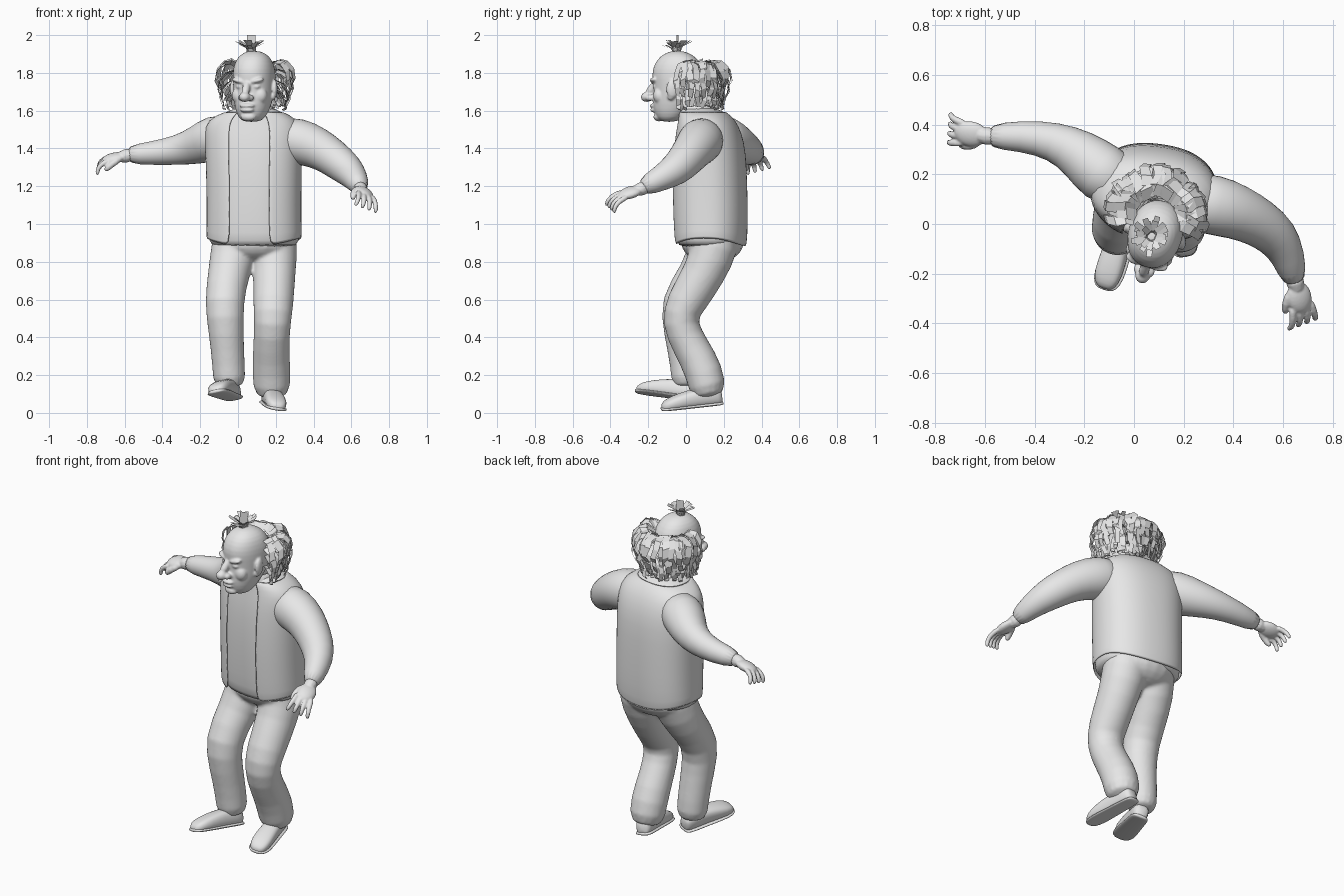
import bpy, bmesh, random
from math import sin, cos, pi, radians
from mathutils import Vector, Matrix, Euler

random.seed(4)
cube = bpy.data.objects.get("Cube")
if cube:
    bpy.data.objects.remove(cube)

grey = bpy.data.materials.new("plain_grey")
grey.use_nodes = True
grey.diffuse_color = (0.8, 0.8, 0.8, 1)
grey.node_tree.nodes["Principled BSDF"].inputs["Base Color"].default_value = (0.8, 0.8, 0.8, 1)


def finish(name, bm, smooth=True, subsurf=0, thick=0):
    if not thick and smooth:
        bmesh.ops.recalc_face_normals(bm, faces=bm.faces)
    for f in bm.faces:
        f.smooth = smooth
    mesh = bpy.data.meshes.new(name)
    bm.to_mesh(mesh)
    bm.free()
    mesh.materials.append(grey)
    ob = bpy.data.objects.new(name, mesh)
    bpy.context.collection.objects.link(ob)
    if thick:
        ob.modifiers.new("thickness", 'SOLIDIFY').thickness = thick
    if subsurf:
        mod = ob.modifiers.new("smooth", 'SUBSURF')
        mod.levels = mod.render_levels = subsurf
    return ob


def fuse(name, parts, voxel, rounds):
    # blends overlapping parts into one soft skin
    bpy.context.view_layer.update()
    deps = bpy.context.evaluated_depsgraph_get()
    bm = bmesh.new()
    for ob in parts:
        mesh = bpy.data.meshes.new_from_object(ob.evaluated_get(deps))
        bm.from_mesh(mesh)
        bpy.data.meshes.remove(mesh)
    for ob in parts:
        bpy.data.objects.remove(ob)
    whole = finish(name, bm)
    mod = whole.modifiers.new("blend", 'REMESH')
    mod.mode, mod.voxel_size, mod.use_smooth_shade = 'VOXEL', voxel, True
    mod = whole.modifiers.new("soften", 'SMOOTH')
    mod.factor, mod.iterations = 0.5, rounds


def loft(name, rings, closed=True, subsurf=1, thick=0):
    bm = bmesh.new()
    rows = [[bm.verts.new(p) for p in ring] for ring in rings]
    n = len(rows[0])
    for a, b in zip(rows, rows[1:]):
        for i in range(n if closed else n - 1):
            j = (i + 1) % n
            bm.faces.new((a[i], a[j], b[j], b[i]))
    if closed:
        bm.faces.new(rows[0][::-1])
        bm.faces.new(rows[-1])
    return finish(name, bm, True, subsurf, thick)


def tube(name, path, sides=12):
    pts = [Vector(p[:3]) for p in path]
    rings, prev, q = [], None, None
    for i, p in enumerate(pts):
        t = (pts[min(i + 1, len(pts) - 1)] - pts[max(i - 1, 0)]).normalized()
        q = prev.rotation_difference(t) @ q if prev else t.to_track_quat('Z', 'Y')
        prev = t
        r = path[i][3]
        rings.append([p + q @ Vector((r * cos(2 * pi * k / sides), r * sin(2 * pi * k / sides), 0))
                      for k in range(sides)])
    return loft(name, rings)


def power(v, e):
    return (1 if v >= 0 else -1) * abs(v) ** e


def ellipsoid(name, loc, size, rot=Matrix.Identity(3)):
    bm = bmesh.new()
    bmesh.ops.create_uvsphere(bm, u_segments=20, v_segments=12, radius=1)
    bm.transform(Matrix.Translation(loc) @ rot.to_4x4() @ Matrix.Diagonal((*size, 1)))
    return finish(name, bm)


def oval_rings(profile, yaw, angles, grow=0.0, e=0.85, wave=0.0):
    # profile rows: z, centre x, centre y, half width, half depth
    turn, rings = Matrix.Rotation(yaw, 3, 'Z'), []
    for k, (z, cx, cy, a, b) in enumerate(profile):
        lift = wave * max(0, 1 - k)
        rings.append([Vector((cx, cy, z + lift * cos(2 * t))) + turn @ Vector(
            ((a + grow) * power(cos(t), e), (b + grow) * power(sin(t), e), 0)) for t in angles])
    return rings


# Torso shirt and open vest
N = 28
around = [2 * pi * k / N for k in range(N)]
BODY_YAW = radians(-8)
body = [(0.90, .085, .13, .242, .176), (1.0, .085, .13, .24, .184), (1.2, .085, .125, .24, .185),
        (1.38, .083, .125, .245, .178), (1.48, .082, .12, .25, .16), (1.555, .078, .11, .23, .135),
        (1.597, .085, .085, .135, .11), (1.62, .088, .06, .09, .085)]
belly = [(.875, .085, .13, .215, .16)]
loft("shirt", oval_rings(belly + body, BODY_YAW, around))
gap = radians(21)
span = [-pi / 2 + gap + (2 * pi - 2 * gap) * k / N for k in range(N + 1)]
loft("vest", oval_rings(body[:-1], BODY_YAW, span, grow=.012, wave=.022), closed=False, thick=.008)

# Collar
collar = [(1.575, .088, .065, .115, .11), (1.60, .088, .06, .105, .10), (1.63, .088, .055, .088, .085)]
loft("collar", oval_rings(collar, BODY_YAW, span), closed=False, thick=.008)

# Trousers
seat = ellipsoid("seat", (.085, .14, .90), (.22, .165, .11))
right_leg = tube("right_leg", [(.01, .145, 1.0, .12), (-.015, .14, .88, .132), (-.05, .08, .74, .11),
                               (-.075, -.045, .58, .106), (-.062, -.025, .42, .094),
                               (-.05, .005, .25, .086), (-.043, .01, .12, .092)], 16)
left_leg = tube("left_leg", [(.175, .16, 1.0, .12), (.19, .155, .88, .132), (.193, .1, .74, .113),
                             (.187, -.005, .58, .11), (.183, -.04, .48, .098), (.175, .025, .35, .097),
                             (.177, .1, .22, .104), (.18, .125, .065, .1)], 16)
fuse("trousers", [seat, right_leg, left_leg], .01, 4)


# Shoes with soles
def shoe(side, heel, yaw, pitch, roll):
    place = Matrix.Translation(heel) @ Euler((pitch, roll, yaw)).to_matrix().to_4x4()
    shape = [(0, .03, .07), (.02, .048, .1), (.1, .05, .105), (.18, .055, .095),
             (.27, .06, .072), (.315, .045, .05), (.33, .02, .03)]

    def section(t, w, h):
        return [place @ Vector((w * power(cos(a), .7), -t, h / 2 + h / 2 * power(sin(a), .7)))
                for a in (2 * pi * k / 12 for k in range(12))]
    loft(side + "_shoe", [section(*s) for s in shape])
    loft(side + "_sole", [section(t * 1.02 - .003, w + .006, .02) for t, w, h in shape])


shoe("right", (-.01, .045, .065), radians(-18), radians(-7), -.2)
shoe("left", (.155, .195, .045), radians(10), radians(6), .15)

# Sleeves
tube("right_sleeve", [(-.03, .15, 1.47, .11), (-.13, .205, 1.455, .127), (-.22, .285, 1.415, .102),
                      (-.32, .335, 1.39, .08), (-.45, .355, 1.375, .064), (-.60, .352, 1.365, .05)], 16)
tube("left_sleeve", [(.20, .10, 1.46, .11), (.32, .078, 1.44, .128), (.42, .048, 1.405, .112),
                     (.505, .005, 1.35, .1), (.578, -.05, 1.29, .09), (.622, -.13, 1.243, .069),
                     (.65, -.245, 1.185, .049)], 16)


# Hands with curled fingers
def hand(side, wrist, fwd, across, reach):
    w, f = Vector(wrist), Vector(fwd).normalized()
    s = Vector(across)
    s = (s - f * s.dot(f)).normalized()
    d = f.cross(s)
    if d.z > 0:
        d = -d
    frame = Matrix((s, f, d)).transposed()
    parts = [tube("wrist", [(*(w - f * .06), .042), (*(w + f * .05), .038)]),
             ellipsoid("palm", w + f * .06, (.052, .068, .028), frame)]
    for i in range(4):
        k = w + f * .085 + s * (i - 1.5) * .026
        steps = [(0, 0), (.045, .004), (.08, .025), (.09, .06)]
        parts.append(tube("finger", [(*(k + f * a * reach + d * b + s * (i - 1.5) * .005 * n), .0175 - .002 * n)
                                     for n, (a, b) in enumerate(steps)], 8))
    thumb = [w + f * .02 - s * .025, w + f * .07 - s * .06 + d * .012, w + f * .12 - s * .06 + d * .045]
    parts.append(tube("thumb", [(*p, .021 - .002 * n) for n, p in enumerate(thumb)], 8))
    fuse(side + "_hand", parts, .005, 2)


hand("right", (-.597, .355, 1.36), (-1, .12, -.2), (0, 1, .25), .85)
hand("left", (.65, -.24, 1.185), (.24, -.9, -.3), (.9, .2, -.35), 1.15)

# Head, turned slightly to its right
HEAD_YAW = radians(-17)
turn = Matrix.Rotation(HEAD_YAW, 3, 'Z')
pivot = Vector((.086, -.04, 0))


def on_head(x, y, z):
    return pivot + turn @ Vector((x, y, z))


skull = [(1.54, -.085, -.02, .04), (1.56, -.118, .03, .07), (1.61, -.135, .07, .09),
         (1.66, -.137, .11, .101), (1.71, -.13, .135, .107), (1.77, -.14, .14, .11),
         (1.82, -.14, .135, .108), (1.87, -.115, .105, .093), (1.90, -.08, .07, .066), (1.917, -.035, .02, .028)]
rows = []
for z, front, back, w in skull:
    c = on_head(0, (front + back) / 2, z)
    rows.append((z, c.x, c.y, w, (back - front) / 2))
face = [loft("skull", oval_rings(rows, HEAD_YAW, around, e=.92)),
        tube("neck", [(.088, .07, 1.54, .08), (.087, .04, 1.61, .075), (.085, .0, 1.70, .075)]),
        tube("nose_bridge", [(*on_head(0, -.115, 1.76), .018), (*on_head(0, -.142, 1.725), .021),
                             (*on_head(0, -.172, 1.685), .026)], 10),
        ellipsoid("nose_tip", on_head(0, -.175, 1.672), (.03, .032, .026), turn),
        ellipsoid("upper_lip", on_head(0, -.132, 1.626), (.042, .025, .013), turn),
        ellipsoid("lower_lip", on_head(0, -.13, 1.603), (.038, .024, .012), turn),
        ellipsoid("chin", on_head(0, -.108, 1.567), (.042, .028, .024), turn)]
for m in (-1, 1):
    face += [ellipsoid("nostril", on_head(m * .025, -.152, 1.668), (.018, .024, .017), turn),
             ellipsoid("eye", on_head(m * .043, -.11, 1.727), (.024, .02, .012), turn),
             ellipsoid("brow", on_head(m * .045, -.116, 1.757), (.045, .026, .014),
                       turn @ Matrix.Rotation(m * -.25, 3, 'Y')),
             ellipsoid("cheek", on_head(m * .055, -.085, 1.68), (.042, .036, .045), turn),
             ellipsoid("ear", on_head(m * .112, .0, 1.715), (.016, .032, .05),
                       turn @ Matrix.Rotation(m * .3, 3, 'Z')),
             ellipsoid("ear_lobe", on_head(m * .108, -.01, 1.675), (.012, .018, .02), turn)]
fuse("head", face, .006, 4)


# Hair made of flat bent strips
def strip(bm, points, side, width):
    prev = None
    for n, p in enumerate(points):
        w = side * width * (1 - .1 * n)
        edge = (bm.verts.new(p - w), bm.verts.new(p + w))
        if prev:
            bm.faces.new((prev[0], prev[1], edge[1], edge[0]))
        prev = edge


def jitter(v):
    return random.uniform(-v, v)


def spoke(a):
    return Vector((cos(a), sin(a), 0)), Vector((-sin(a), cos(a), 0))


hair = bmesh.new()
layers = [(1.0, 1.835, 23, .028), (.94, 1.785, 23, .024), (.86, 1.73, 21, .022), (.8, 1.68, 19, .02)]
for reach, top, count, width in layers:
    for k in range(count):
        a = radians(-22 + 204 * k / (count - 1)) + jitter(.06)
        out, side = spoke(a)
        base = Vector((.088, .03, 0))
        size = reach + jitter(.06)
        fall = (.0, .025, .015, -.02, -.07, -.115)
        radius = (.08, .125, .165, .198, .208, .188)
        low = 1.6 + random.uniform(0, .03)
        pts = [base + out * (r * size) + Vector((0, 0, max(low, top + h + jitter(.008))))
               + side * jitter(.01) for r, h in zip(radius, fall)]
        strip(hair, pts, (side + Vector((0, 0, jitter(.5))) + out * jitter(.3)).normalized(), width)
finish("side_hair", hair, smooth=False)

# Tuft on the crown
tuft = bmesh.new()
root = Vector((.07, -.05, 1.9))
for k in range(22):
    out, side = spoke(2 * pi * k / 11 + jitter(.2))
    r, h = random.uniform(.04, .085), random.uniform(.045, .075)
    strip(tuft, [root + out * .012, root + out * r * .35 + Vector((0, 0, h * .6)),
                 root + out * r + Vector((0, 0, h))], side, .014)
strip(tuft, [root + Vector((0, .005, z)) for z in (0, .05, .1)], Vector((1, .2, 0)), .027)
finish("crown_tuft", tuft, smooth=False)
